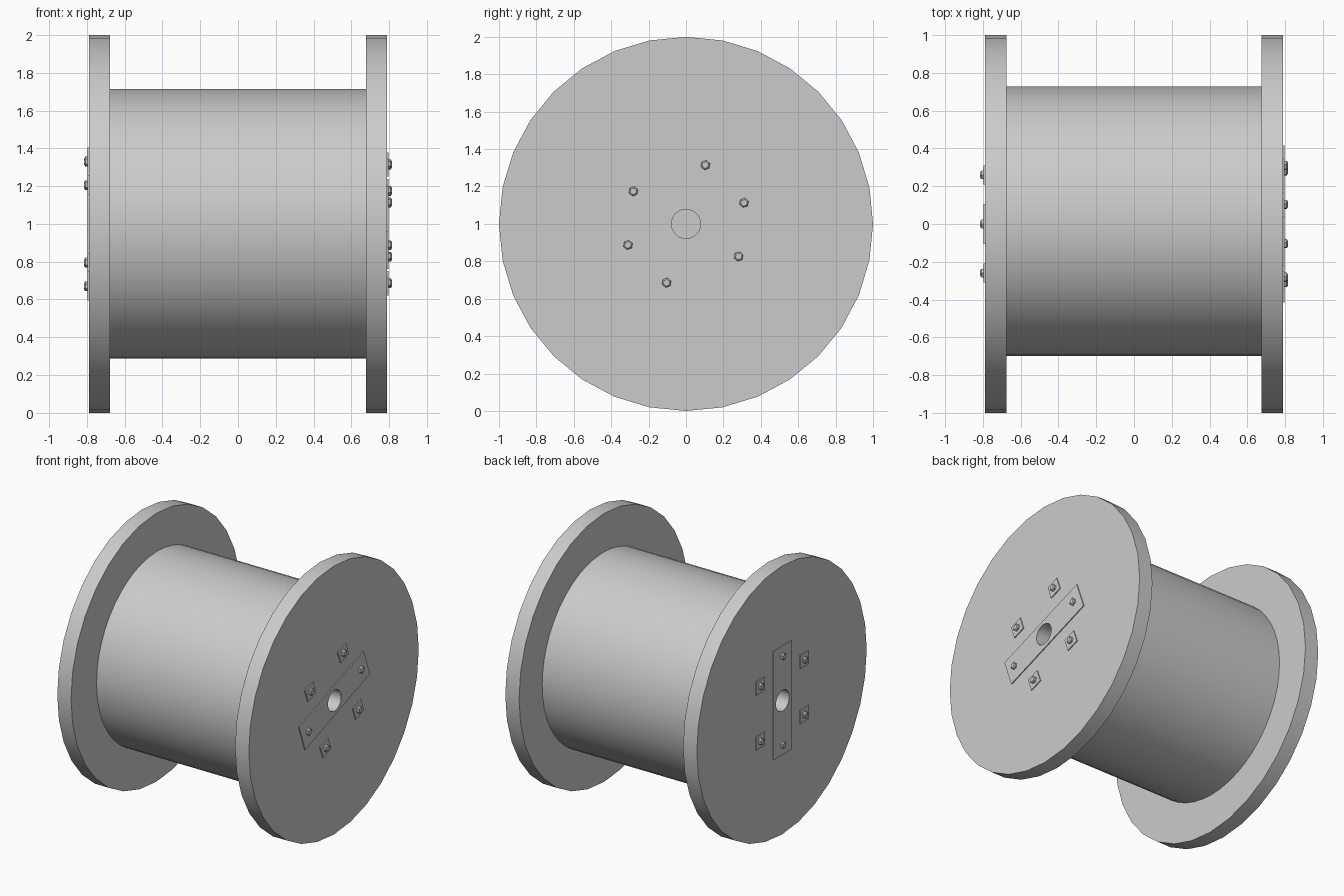
import bpy, bmesh
from math import pi, cos, sin, radians
from mathutils import Matrix, Vector

if "Cube" in bpy.data.objects:
    bpy.data.objects.remove(bpy.data.objects["Cube"])


def ngon(r, n, phase=0.0):
    return [(r * cos(phase + 2 * pi * i / n), r * sin(phase + 2 * pi * i / n)) for i in range(n)]


def finish(name, bm, mat, angle=35):
    """Turn a bmesh into a named object, placed by a matrix."""
    bm.transform(mat)
    bmesh.ops.recalc_face_normals(bm, faces=bm.faces)
    me = bpy.data.meshes.new(name)
    bm.to_mesh(me)
    bm.free()
    ob = bpy.data.objects.new(name, me)
    bpy.context.collection.objects.link(ob)
    bpy.ops.object.select_all(action='DESELECT')
    ob.select_set(True)
    bpy.context.view_layer.objects.active = ob
    bpy.ops.object.shade_smooth_by_angle(angle=radians(angle))
    return ob


def slab(name, loops, z0, z1, mat):
    """Flat sheet bounded by closed loops (outline, then holes), from z0 to z1."""
    bm = bmesh.new()
    edges = []
    for loop in loops:
        vs = [bm.verts.new((x, y, z0)) for x, y in loop]
        edges += [bm.edges.new((vs[i], vs[(i + 1) % len(vs)])) for i in range(len(vs))]
    bmesh.ops.triangle_fill(bm, edges=edges, use_beauty=True, normal=(0, 0, 1))
    ext = bmesh.ops.extrude_face_region(bm, geom=bm.faces[:], use_keep_orig=True)
    top = [g for g in ext['geom'] if isinstance(g, bmesh.types.BMVert)]
    bmesh.ops.translate(bm, verts=top, vec=(0, 0, z1 - z0))
    return finish(name, bm, mat)


def bolt(name, u, v, z0, mat):
    """Hexagonal bolt head with a chamfered top."""
    bm = bmesh.new()
    rings = [(0.026, z0), (0.026, z0 + 0.013), (0.018, z0 + 0.019)]
    rows = [[bm.verts.new((u + x, v + y, z)) for x, y in ngon(r, 6)] for r, z in rings]
    for a, b in zip(rows, rows[1:]):
        for i in range(6):
            bm.faces.new((a[i], a[(i + 1) % 6], b[(i + 1) % 6], b[i]))
    bm.faces.new(rows[0][::-1])
    bm.faces.new(rows[-1])
    return finish(name, bm, mat, 25)


def rect(u, v, hu, hv):
    return [(u - hu, v - hv), (u + hu, v - hv), (u + hu, v + hv), (u - hu, v + hv)]


# Axle frame: local x -> world y, local y -> world z, local z -> world x
axle = Matrix(((0, 0, 1, 0), (1, 0, 0, 0), (0, 1, 0, 1), (0, 0, 0, 1)))
HOLE = ngon(0.078, 24)

# Drum, very slightly off centre
slab("drum", [ngon(0.713, 48)], -0.68, 0.68, Matrix.Translation((0, 0.014, 0)) @ axle)

for side, sign, turn in (("right", 1, radians(20)), ("left", -1, radians(90))):
    mirror = Matrix.Scale(sign, 4, Vector((1, 0, 0)))
    base = mirror @ axle
    fitted = base @ Matrix.Rotation(turn, 4, 'Z')

    # Flange with axle hole
    slab(f"{side}_flange", [ngon(1.0, 32, pi / 2), HOLE], 0.676, 0.789, base)
    # Long axle plate with its two bolts
    slab(f"{side}_axle_plate", [rect(0, 0, 0.405, 0.105), HOLE], 0.786, 0.796, fitted)
    for s in (-1, 1):
        bolt(f"{side}_plate_bolt", 0.33 * s, 0, 0.795, fitted)
        # Square washers with bolts either side of the plate
        for t in (-1, 1):
            u, v = 0.205 * s, 0.26 * t
            slab(f"{side}_washer", [rect(u, v, 0.05, 0.05)], 0.786, 0.796, fitted)
            bolt(f"{side}_washer_bolt", u, v, 0.795, fitted)
